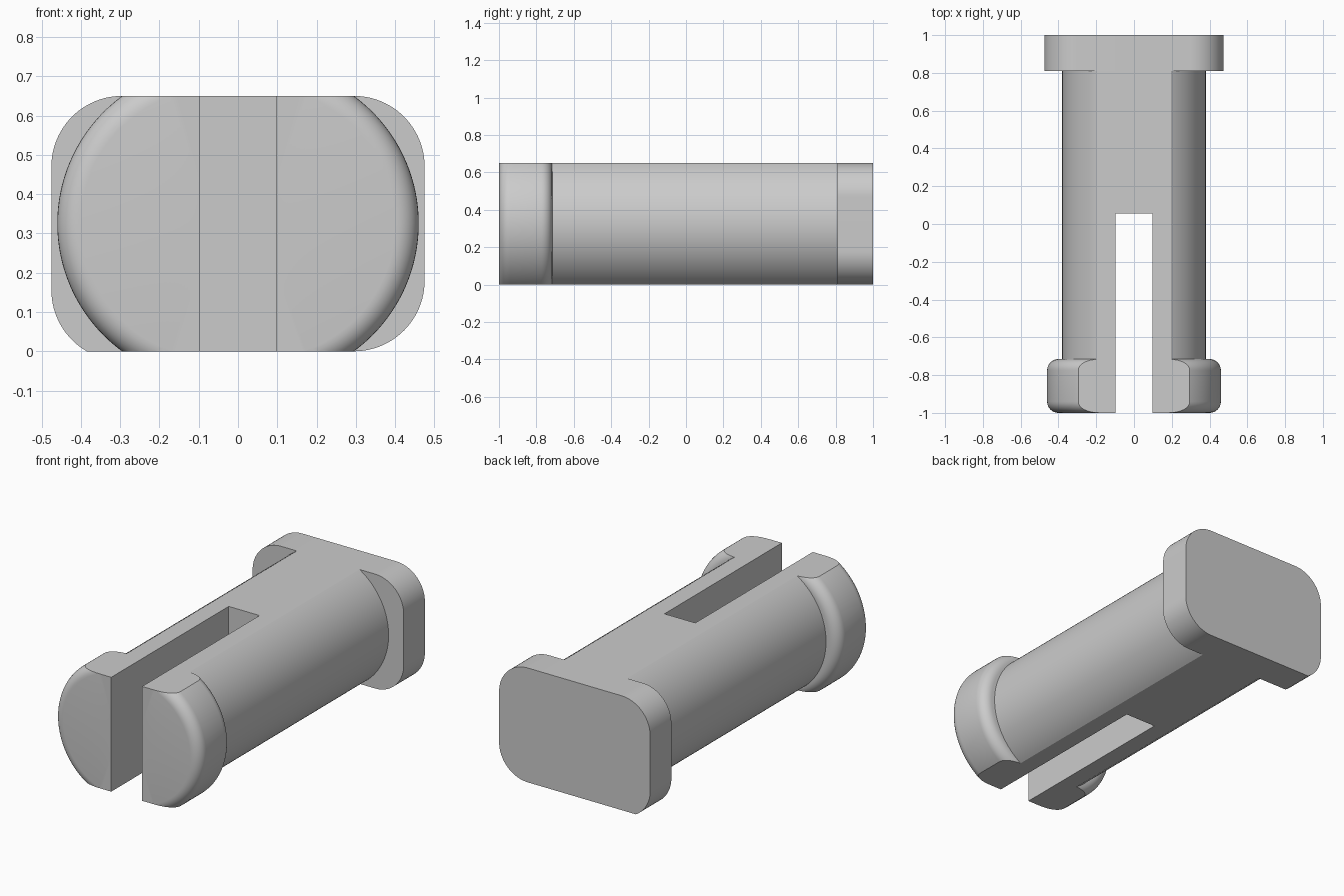
import bpy, bmesh
from math import sin, cos, pi, radians, sqrt
from mathutils import Matrix, Vector

cube = bpy.data.objects.get("Cube")
if cube:
    bpy.data.objects.remove(cube, do_unlink=True)

HEIGHT = 0.65
MID = HEIGHT / 2
SLOT = 0.097

grey = bpy.data.materials.new("plain grey")
grey.use_nodes = True
grey.diffuse_color = (0.6, 0.6, 0.6, 1)
grey.node_tree.nodes["Principled BSDF"].inputs["Base Color"].default_value = (0.6, 0.6, 0.6, 1)


def clip(bm, point, normal):
    """Cut away everything on the normal's side and cap the opening."""
    bmesh.ops.bisect_plane(bm, geom=bm.verts[:] + bm.edges[:] + bm.faces[:],
                           plane_co=point, plane_no=normal, clear_outer=True)
    bmesh.ops.holes_fill(bm, edges=[e for e in bm.edges if e.is_boundary], sides=0)


def clip_flats(bm):
    clip(bm, (0, 0, HEIGHT), (0, 0, 1))
    clip(bm, (0, 0, 0), (0, 0, -1))


def make_object(name, bm):
    bmesh.ops.recalc_face_normals(bm, faces=bm.faces)
    mesh = bpy.data.meshes.new(name)
    bm.to_mesh(mesh)
    bm.free()
    obj = bpy.data.objects.new(name, mesh)
    bpy.context.collection.objects.link(obj)
    mesh.materials.append(grey)
    return obj


def activate(obj):
    bpy.ops.object.select_all(action='DESELECT')
    obj.select_set(True)
    bpy.context.view_layer.objects.active = obj


def smooth(obj):
    activate(obj)
    bpy.ops.object.shade_smooth_by_angle(angle=radians(25))


# Shaft: a cylinder with flattened top and bottom
front, back = -0.775, 0.81
bm = bmesh.new()
bmesh.ops.create_cone(bm, cap_ends=True, segments=128, radius1=0.38, radius2=0.38,
                      depth=back - front,
                      matrix=Matrix.Translation((0, (front + back) / 2, MID))
                      @ Matrix.Rotation(pi / 2, 4, 'X'))
clip_flats(bm)
shaft = make_object("shaft", bm)

# Slot that splits the shaft into two prongs
bm = bmesh.new()
bmesh.ops.create_cube(bm, size=1, matrix=Matrix.Translation((0, -0.5725, MID))
                      @ Matrix.Diagonal((2 * SLOT, 1.255, 2, 1)))
cutter = make_object("slot_cutter", bm)
cutter.hide_render = True
cut = shaft.modifiers.new("slot", 'BOOLEAN')
cut.operation = 'DIFFERENCE'
cut.solver = 'EXACT'
cut.object = cutter
activate(shaft)
bpy.ops.object.modifier_apply(modifier=cut.name)
bpy.data.objects.remove(cutter, do_unlink=True)
smooth(shaft)

# Prong heads: a rounded disc revolved about an offset axis, mirrored
radius, fillet, offset = 0.4026, 0.06, 0.0574
y0, y1 = -1.0, -0.715
profile = [(0, y0)]
for centre, start in ((y0 + fillet, -pi / 2), (y1 - fillet, 0)):
    for i in range(9):
        a = start + i * pi / 16
        profile.append((radius - fillet + fillet * cos(a), centre + fillet * sin(a)))
profile.append((0, y1))
bm = bmesh.new()
verts = [bm.verts.new((offset + r, y, MID)) for r, y in profile]
edges = [bm.edges.new(pair) for pair in zip(verts, verts[1:])]
bmesh.ops.spin(bm, geom=verts + edges, cent=(offset, 0, MID), axis=(0, 1, 0),
               angle=2 * pi, steps=128)
bmesh.ops.remove_doubles(bm, verts=bm.verts, dist=0.0001)
clip_flats(bm)
clip(bm, (SLOT, 0, 0), (-1, 0, 0))
heads = make_object("prong_heads", bm)
smooth(heads)
heads.modifiers.new("mirror", 'MIRROR')

# End plate: rounded rectangle, one lower corner cut a little short
half, corner = 0.475, 0.18
cx = half - corner
bm = bmesh.new()
outline = []
for x, z, start in ((cx, HEIGHT - corner, 0), (-cx, HEIGHT - corner, 1),
                    (-cx, corner - 0.024, 2), (cx, corner, 3)):
    for i in range(25):
        a = (start + i / 24) * pi / 2
        outline.append(bm.verts.new((x + corner * cos(a), back, z + corner * sin(a))))
face = bm.faces.new(outline)
extruded = bmesh.ops.extrude_face_region(bm, geom=[face])["geom"]
bmesh.ops.translate(bm, verts=[v for v in extruded if isinstance(v, bmesh.types.BMVert)],
                    vec=(0, 1 - back, 0))
clip(bm, (0, 0, 0), (0, 0, -1))
smooth(make_object("end_plate", bm))
